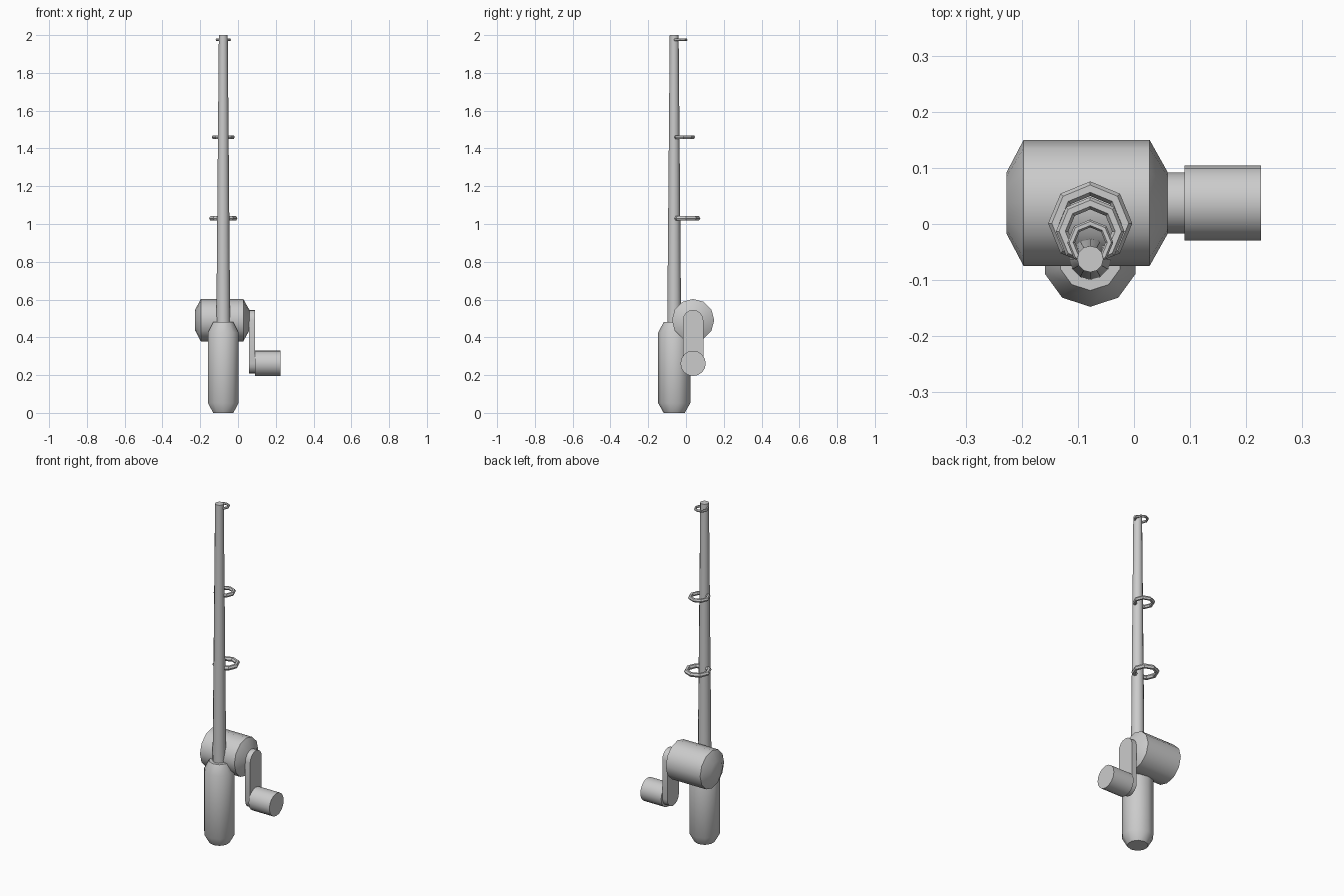
import bpy, bmesh, math
from math import sin, cos, pi

if "Cube" in bpy.data.objects:
    bpy.data.objects.remove(bpy.data.objects["Cube"])

ROD = (-0.078, -0.0625)      # rod axis in x, y
REEL = (0.0375, 0.491)       # reel axis in y, z
KNOB_Z = 0.262


def make(name, verts, faces, smooth=True):
    me = bpy.data.meshes.new(name)
    me.from_pydata(verts, [], faces)
    bm = bmesh.new()
    bm.from_mesh(me)
    bmesh.ops.recalc_face_normals(bm, faces=bm.faces)
    bm.to_mesh(me)
    bm.free()
    ob = bpy.data.objects.new(name, me)
    bpy.context.collection.objects.link(ob)
    if smooth:
        bpy.ops.object.select_all(action='DESELECT')
        ob.select_set(True)
        bpy.context.view_layer.objects.active = ob
        bpy.ops.object.shade_smooth_by_angle(angle=math.radians(37))
    return ob


def loft(name, rings):
    """Join equal-length loops of points and cap both ends."""
    n = len(rings[0])
    verts = [p for r in rings for p in r]
    faces = [(i * n + k, i * n + (k + 1) % n, (i + 1) * n + (k + 1) % n, (i + 1) * n + k)
             for i in range(len(rings) - 1) for k in range(n)]
    faces += [tuple(range(n)), tuple(range(len(verts) - n, len(verts)))]
    return make(name, verts, faces)


def lathe_z(name, profile, n):
    return loft(name, [[(ROD[0] + r * cos(2 * pi * k / n - pi / 2),
                         ROD[1] + r * sin(2 * pi * k / n - pi / 2), z)
                        for k in range(n)] for r, z in profile])


def lathe_x(name, profile, n, zc):
    return loft(name, [[(x, REEL[0] + r * sin(2 * pi * k / n), zc + r * cos(2 * pi * k / n))
                        for k in range(n)] for r, x in profile])


def guide(name, z, outer, tube, sides=8, seg=6):
    """Line guide ring hanging behind the rod."""
    cy = -0.074 + outer
    R = outer - tube
    verts, faces = [], []
    for i in range(sides):
        a = 2 * pi * i / sides
        for j in range(seg):
            b = 2 * pi * j / seg
            d = R + tube * cos(b)
            verts.append((ROD[0] + d * cos(a), cy + d * sin(a), z + tube * sin(b)))
            i2, j2 = (i + 1) % sides, (j + 1) % seg
            faces.append((i * seg + j, i2 * seg + j, i2 * seg + j2, i * seg + j2))
    make(name, verts, faces, smooth=False)


# grip and tapered rod
lathe_z("grip", [(0.056, 0), (0.085, 0.052), (0.085, 0.425), (0.056, 0.48)], 10)
lathe_z("rod", [(0.037, 0.45), (0.0235, 2.0)], 12)

# line guides
guide("guide_lower", 1.03, 0.075, 0.013)
guide("guide_middle", 1.46, 0.061, 0.011)
guide("guide_tip", 1.975, 0.041, 0.007)

# reel drum with chamfered ends
lathe_x("reel", [(0.055, -0.227), (0.112, -0.197), (0.112, 0.028), (0.055, 0.06)], 12, REEL[1])

# crank arm: rounded-end bar
outline = []
for zc, start in ((REEL[1], 0), (KNOB_Z, pi)):
    for k in range(9):
        a = start + pi * k / 8
        outline.append((REEL[0] + 0.054 * cos(a), zc + 0.054 * sin(a)))
loft("crank_arm", [[(x, y, z) for y, z in outline] for x in (0.058, 0.091)])

# crank knob
lathe_x("crank_knob", [(0.067, 0.09), (0.067, 0.226)], 16, KNOB_Z)
